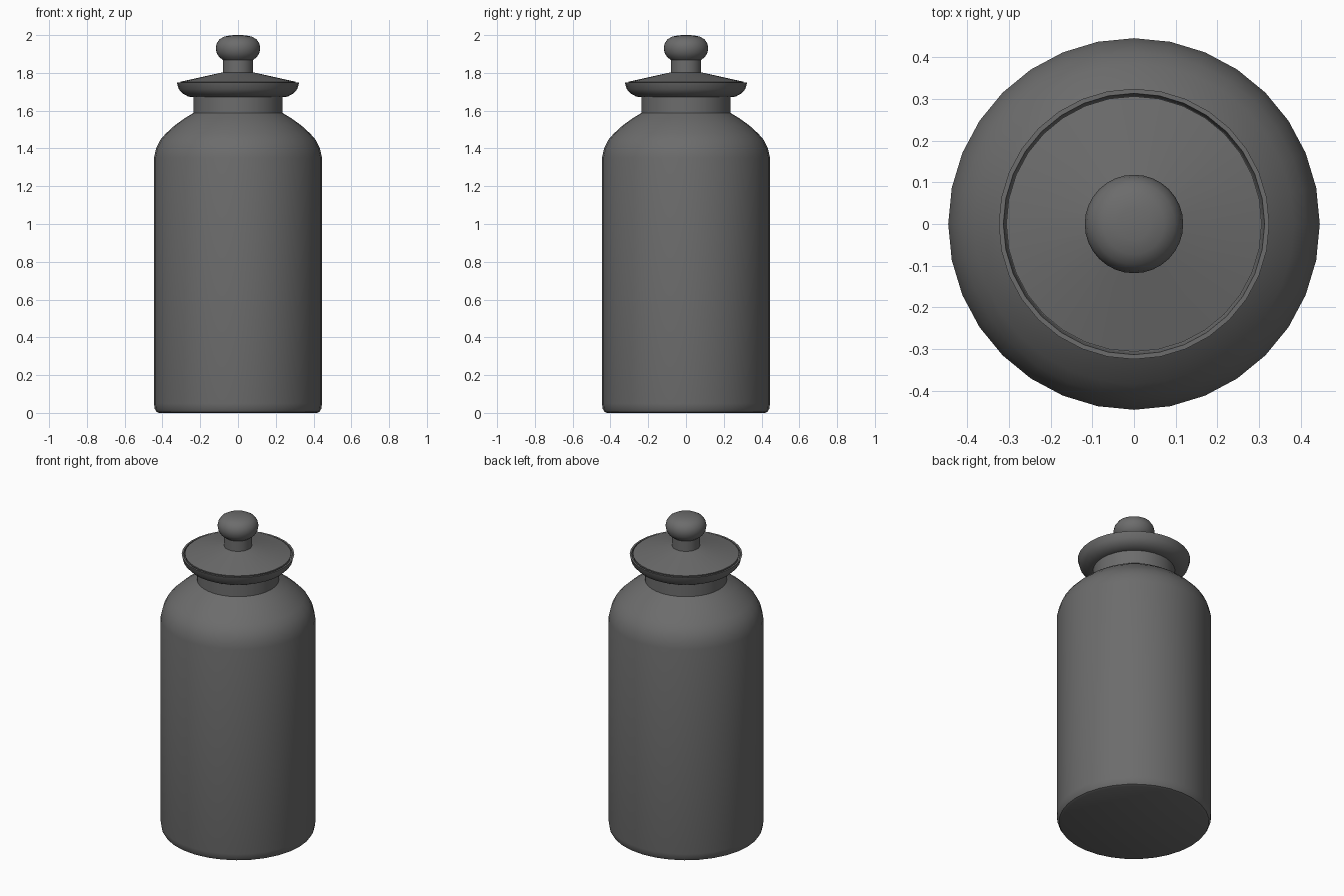
import bpy, bmesh, math

if "Cube" in bpy.data.objects:
    bpy.data.objects.remove(bpy.data.objects["Cube"])

SIDES = 32

grey = bpy.data.materials.new("dark_grey")
grey.diffuse_color = (0.15, 0.15, 0.15, 1.0)
grey.use_nodes = True
grey.node_tree.nodes["Principled BSDF"].inputs["Base Color"].default_value = grey.diffuse_color


def lathe(name, profile):
    """Revolve an (r, z) profile that starts and ends on the axis."""
    bm = bmesh.new()
    verts = [bm.verts.new((r, 0, z)) for r, z in profile]
    edges = [bm.edges.new(pair) for pair in zip(verts, verts[1:])]
    bmesh.ops.spin(bm, geom=verts + edges, cent=(0, 0, 0), axis=(0, 0, 1),
                   angle=math.tau, steps=SIDES, use_duplicate=False)
    bmesh.ops.remove_doubles(bm, verts=bm.verts, dist=0.0005)
    bmesh.ops.recalc_face_normals(bm, faces=bm.faces)
    mesh = bpy.data.meshes.new(name)
    bm.to_mesh(mesh)
    bm.free()
    obj = bpy.data.objects.new(name, mesh)
    bpy.context.collection.objects.link(obj)
    mesh.materials.append(grey)
    bpy.ops.object.select_all(action='DESELECT')
    obj.select_set(True)
    bpy.context.view_layer.objects.active = obj
    bpy.ops.object.shade_smooth_by_angle(angle=math.radians(32))
    return obj


# Hollow jar: base, wall, shoulder, neck, flared lip, then back down inside
lathe("jar", [
    (0, 0), (0.418, 0), (0.432, 0.006), (0.441, 0.022), (0.445, 0.05),
    (0.445, 1.35), (0.433, 1.402), (0.412, 1.445), (0.383, 1.478),
    (0.335, 1.522), (0.285, 1.558), (0.236, 1.588),
    (0.236, 1.672), (0.262, 1.674), (0.292, 1.69), (0.314, 1.714),
    (0.324, 1.75), (0.313, 1.75), (0.307, 1.722), (0.285, 1.70),
    (0.255, 1.69), (0.215, 1.688), (0.215, 1.58), (0.365, 1.46),
    (0.42, 1.35), (0.42, 0.05), (0.40, 0.03), (0, 0.03)])

# Lid: plug inside the neck, shallow cone, stem and rounded knob
lathe("lid", [
    (0, 1.62), (0.205, 1.62), (0.205, 1.70), (0.27, 1.71), (0.303, 1.735),
    (0.306, 1.753), (0.08, 1.803), (0.08, 1.868), (0.100, 1.884),
    (0.113, 1.905), (0.118, 1.932), (0.113, 1.956), (0.098, 1.978),
    (0.073, 1.992), (0.038, 1.999), (0, 2.0)])
